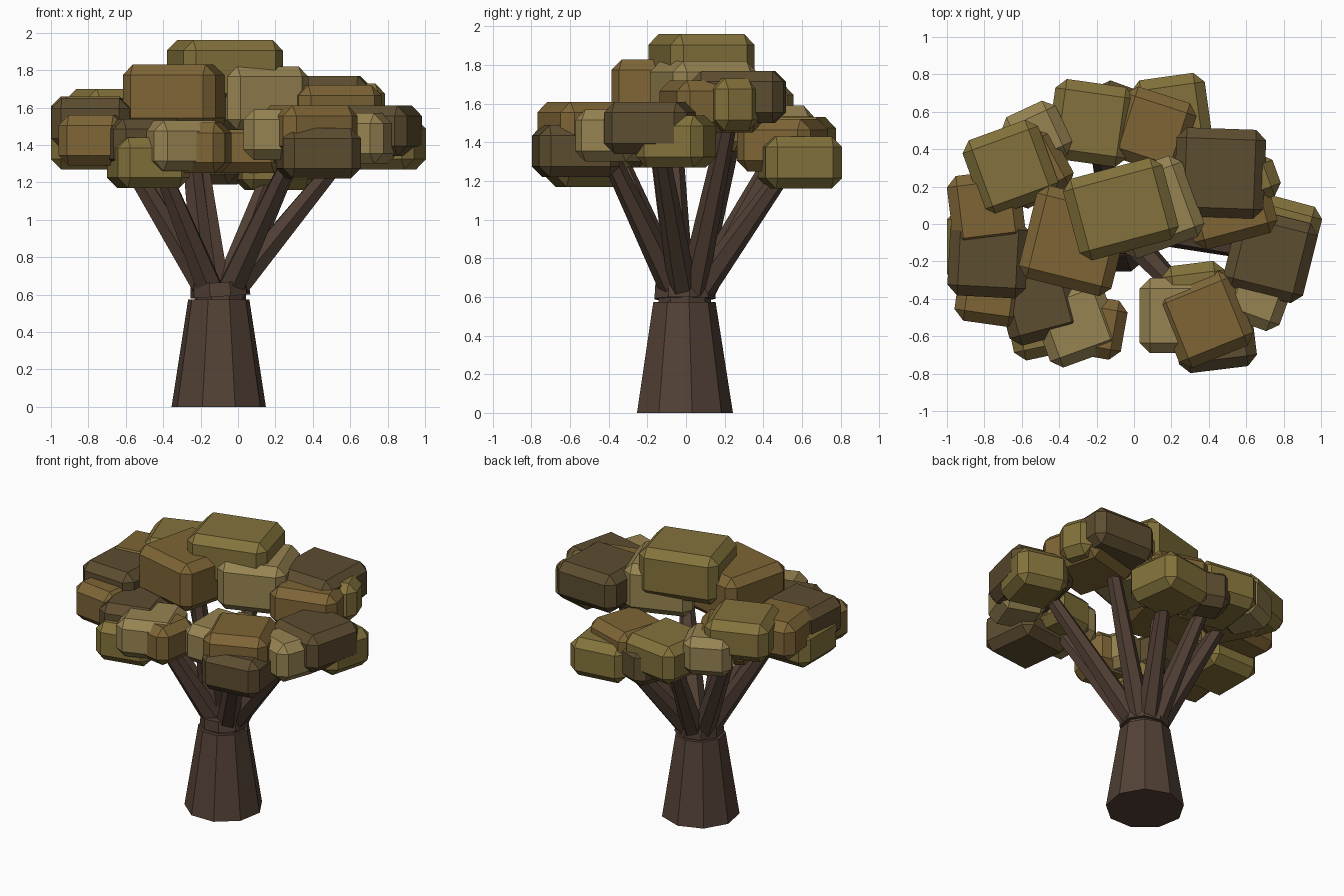
import bpy, bmesh, math
from mathutils import Vector, Matrix

if "Cube" in bpy.data.objects:
    bpy.data.objects.remove(bpy.data.objects["Cube"])

def material(name, r, g, b):
    m = bpy.data.materials.new(name)
    m.diffuse_color = (r, g, b, 1)
    m.use_nodes = True
    m.node_tree.nodes["Principled BSDF"].inputs["Base Color"].default_value = m.diffuse_color
    return m

BARK = material("bark", 0.085, 0.052, 0.036)
LEAF = {
    "olive": material("olive_leaf", 0.23, 0.17, 0.045),
    "brown": material("brown_leaf", 0.21, 0.13, 0.037),
    "dark": material("dark_leaf", 0.11, 0.075, 0.03),
    "tan": material("tan_leaf", 0.31, 0.23, 0.085),
}

def make(name, bm, mat):
    me = bpy.data.meshes.new(name)
    bm.to_mesh(me)
    bm.free()
    me.materials.append(mat)
    ob = bpy.data.objects.new(name, me)
    bpy.context.collection.objects.link(ob)

def limb(name, p0, p1, r0, r1, sides):
    """Tapered faceted limb between two points."""
    p0, p1 = Vector(p0), Vector(p1)
    axis = p1 - p0
    bm = bmesh.new()
    bmesh.ops.create_cone(bm, cap_ends=True, segments=sides, radius1=r0, radius2=r1, depth=axis.length)
    rot = Vector((0, 0, 1)).rotation_difference(axis).to_matrix().to_4x4()
    bm.transform(Matrix.Translation((p0 + p1) / 2) @ rot)
    make(name, bm, BARK)

def leaf_block(name, color, x, y, size, top, turn):
    """Chamfered block of foliage, turned about z; crown blocks are taller, the topmost is oblong."""
    height = 0.34 if top > 1.8 else 0.27
    depth = size * 0.82 if top > 1.9 else size
    bm = bmesh.new()
    bmesh.ops.create_cube(bm, size=1)
    bm.transform(Matrix.Diagonal((size, depth, height, 1)))
    bmesh.ops.bevel(bm, geom=bm.edges[:], offset=0.055, segments=1, affect='EDGES')
    bm.transform(Matrix.Translation((x, y, top - height / 2)) @ Matrix.Rotation(math.radians(turn), 4, 'Z'))
    make(name, bm, LEAF[color])

# Foliage clusters: colour, x, y, width, top height, turn
foliage = {
    "crown": [("brown", -0.32, -0.09, 0.51, 1.83, -14),
              ("olive", -0.07, 0.08, 0.55, 1.96, 15),
              ("tan", 0.10, 0.09, 0.46, 1.82, 20)],
    "back": [("olive", 0.20, 0.59, 0.40, 1.43, 8),
             ("brown", 0.10, 0.50, 0.40, 1.52, -18)],
    "back_inner": [("olive", -0.23, 0.54, 0.43, 1.53, -8),
                   ("dark", -0.10, 0.62, 0.26, 1.46, -20)],
    "back_left": [("olive", -0.66, 0.30, 0.43, 1.70, 20),
                  ("tan", -0.52, 0.47, 0.32, 1.59, 25),
                  ("brown", -0.54, 0.30, 0.36, 1.62, 28)],
    "back_right": [("dark", 0.46, 0.27, 0.48, 1.77, -2),
                   ("brown", 0.50, 0.13, 0.46, 1.72, 15),
                   ("olive", 0.65, 0.24, 0.24, 1.73, 20)],
    "right": [("dark", 0.73, -0.17, 0.44, 1.61, -14),
              ("olive", 0.80, -0.05, 0.36, 1.54, -15),
              ("tan", 0.66, -0.38, 0.33, 1.57, -20)],
    "front_right": [("brown", 0.38, -0.51, 0.43, 1.61, 22),
                    ("dark", 0.43, -0.57, 0.42, 1.49, 7),
                    ("tan", 0.23, -0.49, 0.40, 1.59, 0),
                    ("olive", 0.33, -0.38, 0.34, 1.57, 7)],
    "front_left": [("dark", -0.51, -0.42, 0.40, 1.54, 15),
                   ("tan", -0.31, -0.53, 0.40, 1.53, 20),
                   ("olive", -0.48, -0.51, 0.39, 1.44, 12),
                   ("brown", -0.21, -0.55, 0.32, 1.52, -10)],
    "left": [("dark", -0.78, -0.18, 0.42, 1.65, -3),
             ("brown", -0.79, 0.08, 0.39, 1.66, 7),
             ("brown", -0.77, -0.36, 0.35, 1.56, -8),
             ("olive", -0.80, -0.12, 0.40, 1.54, 0)],
}

# Trunk, and the collar above its notch
limb("trunk", (-0.103, -0.013, 0), (-0.103, -0.013, 0.575), 0.256, 0.166, 9)
limb("trunk_core", (-0.095, -0.01, 0.5), (-0.095, -0.01, 0.66), 0.14, 0.14, 9)
limb("trunk_collar", (-0.094, -0.01, 0.59), (-0.099, -0.01, 0.665), 0.163, 0.158, 9)

# Each cluster gets its blocks and one branch rising into its first block
for cluster, blocks in foliage.items():
    for i, block in enumerate(blocks, 1):
        leaf_block(f"foliage_{cluster}_{i}", *block)
    color, x, y, size, top, turn = blocks[0]
    tip = Vector((x * 0.9, y * 0.9, top - 0.15))
    out = Vector((tip.x + 0.095, tip.y, 0)).normalized() * 0.085
    limb("branch_" + cluster, (out.x - 0.095, out.y, 0.64), tip, 0.075, 0.042, 6)
